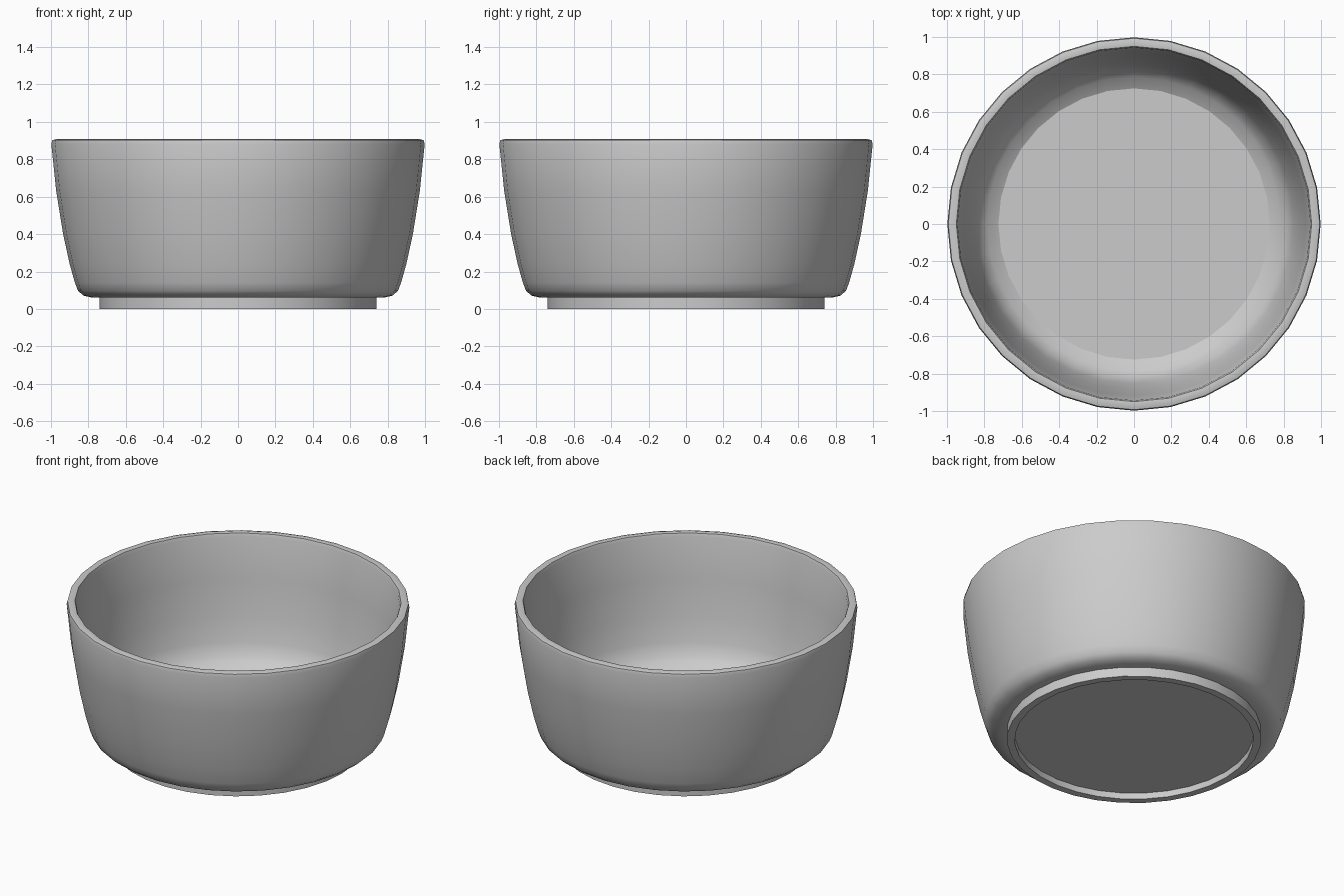
import bpy, bmesh, math
from mathutils import Matrix

if "Cube" in bpy.data.objects:
    bpy.data.objects.remove(bpy.data.objects["Cube"])

SEGMENTS = 32


def lathe(name, profile, crease=30):
    """Spin an (r, z) profile around z; radius 0 ends are welded shut."""
    bm = bmesh.new()
    verts = [bm.verts.new((0, r, z)) for r, z in profile]
    edges = [bm.edges.new(pair) for pair in zip(verts, verts[1:])]
    bmesh.ops.spin(bm, geom=verts + edges, cent=(0, 0, 0), axis=(0, 0, 1),
                   angle=2 * math.pi, steps=SEGMENTS)
    bmesh.ops.remove_doubles(bm, verts=bm.verts, dist=0.0005)
    bmesh.ops.recalc_face_normals(bm, faces=bm.faces)
    mesh = bpy.data.meshes.new(name)
    bm.to_mesh(mesh)
    bm.free()
    obj = bpy.data.objects.new(name, mesh)
    bpy.context.collection.objects.link(obj)
    mesh.shade_smooth()
    mesh.set_sharp_from_angle(angle=math.radians(crease))
    return obj


# Outside: recessed base, foot ring, rounded shoulder and flaring wall
outside = [(0, 0.04), (0.695, 0.04), (0.695, 0), (0.74, 0), (0.74, 0.06),
           (0.78, 0.06), (0.825, 0.071), (0.855, 0.096), (0.872, 0.14),
           (0.90, 0.24), (0.935, 0.40), (0.972, 0.63), (0.998, 0.88)]
# Chamfered lip
lip = [(0.993, 0.902), (0.972, 0.908), (0.95, 0.905), (0.943, 0.885)]
# Inside: wall curving down to a flat floor
inside = [(0.92, 0.63), (0.885, 0.40), (0.853, 0.25), (0.825, 0.175),
          (0.785, 0.135), (0.725, 0.10), (0, 0.10)]

bowl = lathe("bowl", outside + lip + inside)
